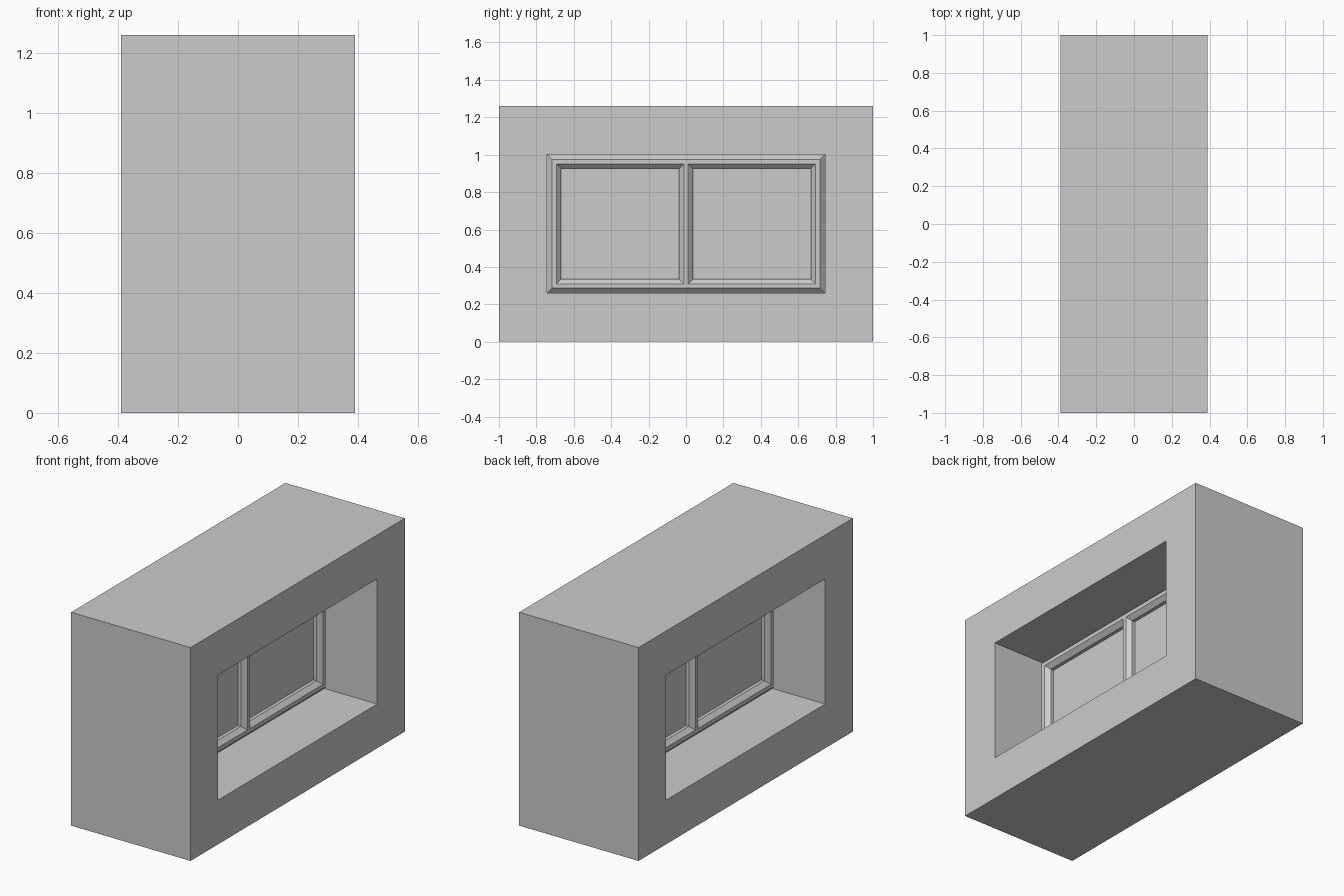
import bpy, bmesh

if "Cube" in bpy.data.objects:
    bpy.data.objects.remove(bpy.data.objects["Cube"])

HY, Z0, Z1 = 0.742, 0.261, 1.0      # wall opening
W, C = 0.074, 0.025                 # bar width and chamfer
XF, XG = 0.07, 0.025                # half depth of frame and of panes


def finish(name, bm):
    bmesh.ops.recalc_face_normals(bm, faces=bm.faces)
    me = bpy.data.meshes.new(name)
    bm.to_mesh(me)
    bm.free()
    ob = bpy.data.objects.new(name, me)
    bpy.context.collection.objects.link(ob)
    return ob


def skin(bm, rings):
    """Join consecutive closed rings of vertices."""
    for a, b in rings:
        n = len(a)
        for i in range(n):
            j = (i + 1) % n
            bm.faces.new((a[i], a[j], b[j], b[i]))


def rect_sweep(name, sections):
    """Sweep a closed profile round a rectangle: (x, half y, z low, z high)."""
    bm = bmesh.new()
    rings = [[bm.verts.new(p) for p in
              ((x, -h, lo), (x, h, lo), (x, h, hi), (x, -h, hi))]
             for x, h, lo, hi in sections]
    skin(bm, zip(rings, rings[1:] + rings[:1]))
    return finish(name, bm)


def box(name, size, centre):
    bm = bmesh.new()
    bmesh.ops.create_cube(bm, size=1)
    for v in bm.verts:
        v.co = [c + s * k for c, s, k in zip(centre, size, v.co)]
    return finish(name, bm)


# Thick wall block with a through opening
rect_sweep("wall", [(-0.39, 1, 0, 1.26), (0.39, 1, 0, 1.26),
                    (0.39, HY, Z0, Z1), (-0.39, HY, Z0, Z1)])

# Chamfered bar cross-section: (depth, distance across the bar)
half = [(XF - C, 0), (XF, C), (XF, W - C), (XF - C, W)]
section = half + [(-x, d) for x, d in reversed(half)]

# Outer window frame, mitred at the corners
rect_sweep("window_frame",
           [(x, HY - d, Z0 + d, Z1 - d) for x, d in section])

# Centre mullion, ends merging into the frame chamfers
bm = bmesh.new()
ends = [[bm.verts.new((x, d - W / 2, z)) for x, d in section]
        for z in (Z0 + W - C, Z1 - W + C)]
skin(bm, [ends])
for ring in ends:
    bm.faces.new(ring)
finish("mullion", bm)

# Two panes
pane_w = HY - 1.5 * W
for side, s in (("left", -1), ("right", 1)):
    box("pane_" + side, (2 * XG, pane_w + 0.02, Z1 - Z0 - 2 * W + 0.02),
        (0, s * (W / 2 + pane_w / 2), (Z0 + Z1) / 2))
